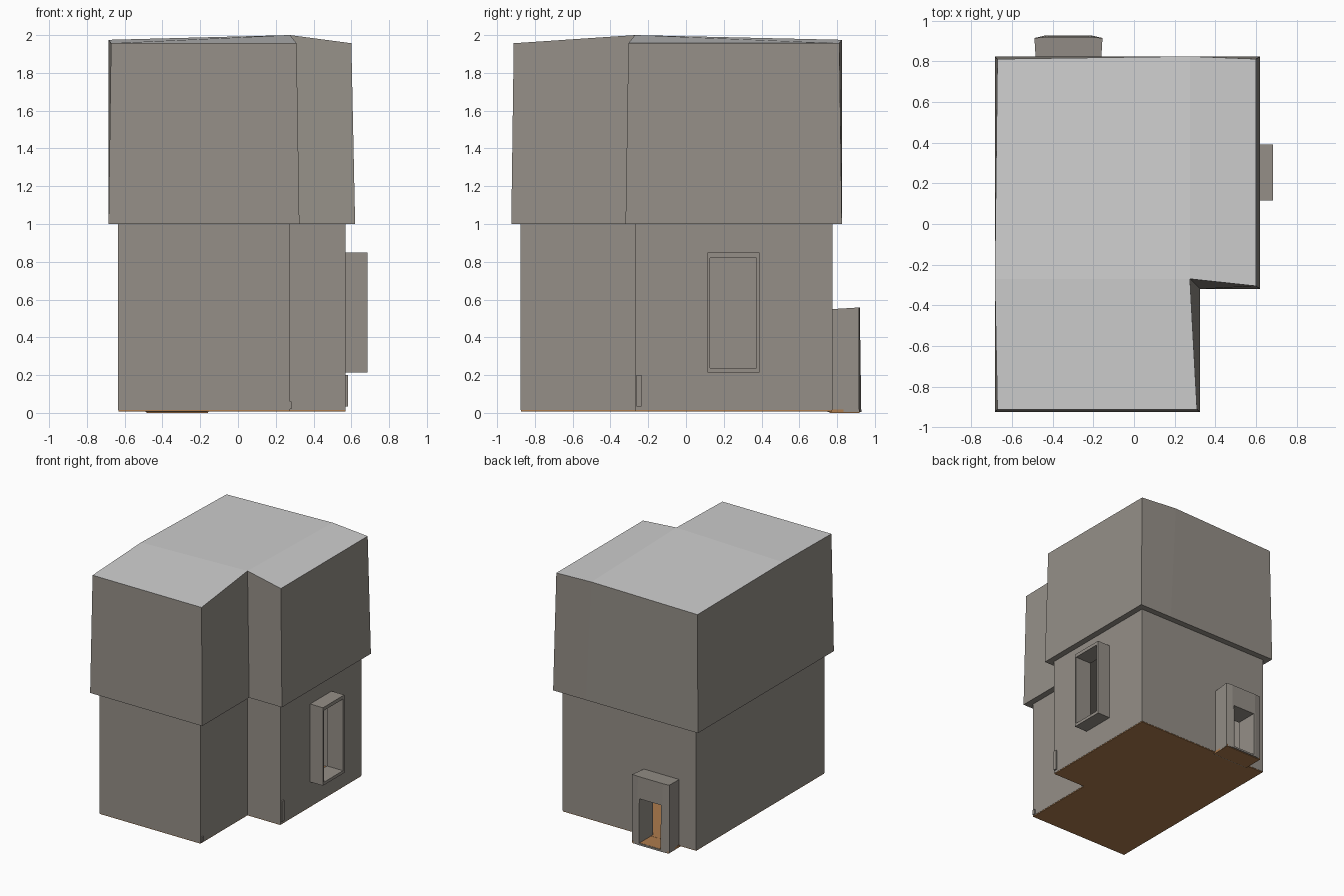
import bpy, bmesh
from mathutils import Vector

if "Cube" in bpy.data.objects:
    bpy.data.objects.remove(bpy.data.objects["Cube"])


def material(name, rgb):
    m = bpy.data.materials.new(name)
    m.diffuse_color = (*rgb, 1)
    m.use_nodes = True
    m.node_tree.nodes["Principled BSDF"].inputs["Base Color"].default_value = m.diffuse_color
    return m


WALL = material("warm_grey_wall", (0.30, 0.275, 0.245))
ROOF = material("light_grey_roof", (0.62, 0.62, 0.62))
FLOOR = material("brown_floor", (0.42, 0.20, 0.075))


def loft(name, bottom, top, mat, cap=None):
    """Closed solid between two matching rings; cap = index groups of the top ring."""
    bm = bmesh.new()
    a = [bm.verts.new(p) for p in bottom]
    b = [bm.verts.new(p) for p in top]
    n = len(a)
    for i in range(n):
        j = (i + 1) % n
        bm.faces.new((a[i], a[j], b[j], b[i]))
    bm.faces.new(a[::-1])
    for group in cap or [range(n)]:
        bm.faces.new([b[i] for i in group])
    bmesh.ops.recalc_face_normals(bm, faces=bm.faces)
    me = bpy.data.meshes.new(name)
    bm.to_mesh(me)
    bm.free()
    me.materials.append(mat)
    ob = bpy.data.objects.new(name, me)
    bpy.context.collection.objects.link(ob)
    return ob


def prism(name, outline, z0, z1, mat):
    return loft(name, [(x, y, z0) for x, y in outline], [(x, y, z1) for x, y in outline], mat)


def box(name, lo, hi, mat):
    (x0, y0, z0), (x1, y1, z1) = lo, hi
    return prism(name, [(x0, y0), (x1, y0), (x1, y1), (x0, y1)], z0, z1, mat)


def cut(ob, cutter):
    """Subtract the cutter and remove it."""
    mod = ob.modifiers.new("opening", 'BOOLEAN')
    mod.operation, mod.solver, mod.object = 'DIFFERENCE', 'EXACT', cutter
    bpy.context.view_layer.objects.active = ob
    bpy.ops.object.modifier_apply(modifier=mod.name)
    bpy.data.objects.remove(cutter)


def footprint(d):
    """L-shaped plan, grown outward by d."""
    return [(-0.635 - d, -0.875 - d), (0.275 + d, -0.875 - d), (0.275 + d, -0.27 - d),
            (0.57 + d, -0.27 - d), (0.57 + d, 0.775 + d), (-0.635 - d, 0.775 + d)]


# Openings shared by the walls and their frames
WINDOW = ((0.45, 0.127, 0.237), (0.8, 0.373, 0.82))
DOOR = ((-0.42, 0.65, 0.018), (-0.225, 1.0, 0.38))

# Hollow ground storey
walls = prism("ground_storey_walls", footprint(0), 0.014, 1.005, WALL)
cut(walls, prism("room_cutter", footprint(-0.03), -0.1, 0.97, WALL))
cut(walls, box("window_cutter", *WINDOW, WALL))
cut(walls, box("door_cutter", *DOOR, WALL))

# Floor slab, running out through the doorway
prism("floor", footprint(-0.002), 0.008, 0.02, FLOOR)
box("door_sill", (-0.485, 0.76, 0.0), (-0.16, 0.918, 0.019), FLOOR)

# Overhanging upper storey: tapered walls and a low faceted roof
low = [(-0.685, -0.925), (0.325, -0.925), (0.325, -0.32), (0.62, -0.32),
       (0.62, 0.825), (0.325, 0.825), (-0.685, 0.825), (-0.685, -0.32)]
high = [(-0.672, -0.912, 1.957), (0.31, -0.912, 1.957), (0.275, -0.27, 2.0),
        (0.60, -0.305, 1.957), (0.60, 0.812, 1.957), (0.275, 0.825, 1.975),
        (-0.672, 0.812, 1.957), (-0.685, -0.27, 1.975)]
upper = loft("upper_storey", [(x, y, 1.0) for x, y in low], high, WALL,
             cap=[(0, 1, 2, 7), (2, 3, 4, 5), (7, 2, 5, 6)])
upper.data.materials.append(ROOF)
for f in upper.data.polygons:
    f.material_index = int(f.normal.z > 0.7)

# Projecting window frame
frame = box("window_frame", (0.545, 0.115, 0.213), (0.685, 0.39, 0.848), WALL)
cut(frame, box("window_cutter", *WINDOW, WALL))

# Door surround: outer edge set back, bulging towards the opening
plan = [(-0.48, 0.75), (-0.165, 0.75), (-0.155, 0.915), (-0.21, 0.928), (-0.435, 0.928), (-0.49, 0.915)]
porch = loft("door_surround", [(x, y, 0.004) for x, y in plan],
             [(x, min(y, 0.92), 0.548 + (y > 0.8) * 0.01) for x, y in plan], WALL)
cut(porch, box("door_cutter", *DOOR, WALL))

# Small corner guards near the ground
box("side_corner_guard", (0.55, -0.262, 0.035), (0.582, -0.235, 0.2), WALL)
box("front_corner_guard", (0.255, -0.868, 0.02), (0.282, -0.845, 0.06), WALL)
